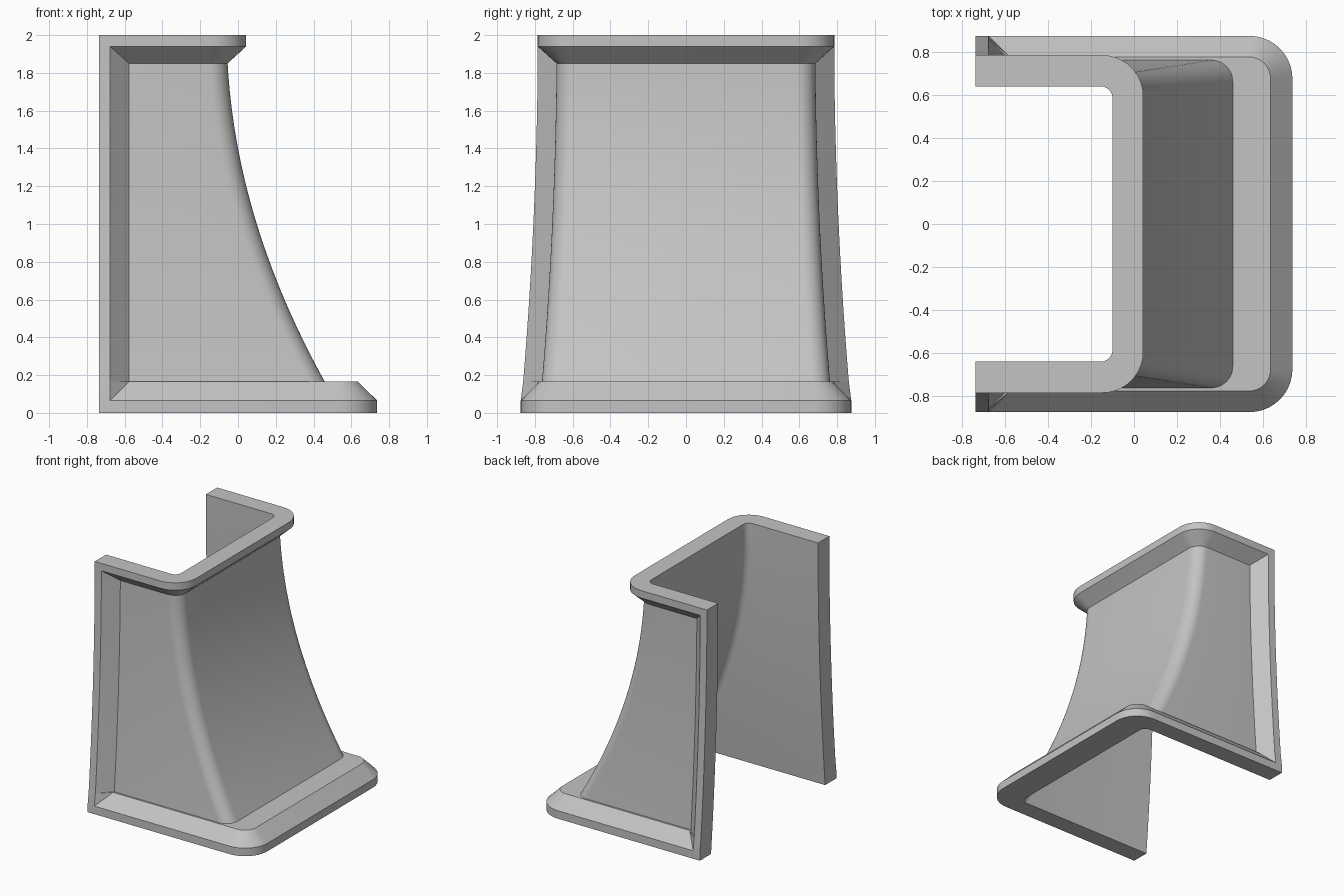
import bpy, bmesh
from math import sin, cos, pi, radians

cube = bpy.data.objects.get("Cube")
if cube:
    bpy.data.objects.remove(cube, do_unlink=True)

BACK, FLANGE, PANEL = -0.737, -0.677, -0.577   # open end, flange edge, panel start
WALL = 0.045
ARC, STEPS = 10, 28
PANEL_LOW, PANEL_HIGH = 0.165, 1.85


def flare(z):
    """Front position and half width of the curved panel at height z."""
    d = max(0, PANEL_HIGH - z)
    f = 0.056 * d + 0.148 * d * d
    return -0.055 + f, 0.685 + 0.15 * f


def u_path(front, half, radius, edge, z):
    """U-shaped path, open towards -x, with a flange at both ends."""
    side = [(BACK, edge), (FLANGE, edge), (PANEL, half)]
    for i in range(ARC + 1):
        a = pi / 2 * (1 - i / ARC)
        side.append((front - radius + radius * cos(a), half - radius + radius * sin(a)))
    return [(x, y, z) for x, y in side] + [(x, -y, z) for x, y in reversed(side)]


# Levels: height, front, half width, corner radius, flange half width
base_edge = flare(PANEL_LOW)[1] + 0.1
levels = [(0, 0.737, 0.875, 0.2, 0.875),
          (0.065, 0.737, 0.875, 0.2, 0.875),
          (PANEL_LOW, 0.635, 0.777, 0.1, base_edge)]
for i in range(STEPS + 1):
    z = PANEL_LOW + (PANEL_HIGH - PANEL_LOW) * i / STEPS
    x, w = flare(z)
    levels.append((z, x, w, 0.1, w + 0.1))
levels += [(1.94, 0.043, 0.785, 0.19, 0.785), (2, 0.043, 0.785, 0.19, 0.785)]

bm = bmesh.new()
rings = []
for z, front, half, radius, edge in levels:
    outer = u_path(front, half, radius, edge, z)
    x, w = flare(z)
    inner = u_path(x - WALL, w - WALL, 0.055, w - WALL, z)
    rings.append([bm.verts.new(p) for p in outer + inner[::-1]])

# Walls between levels, with mitred chamfers where flange meets base and rim
n = len(rings[0])
m = n // 2
CHAMFER_LOW, CHAMFER_HIGH = 1, len(rings) - 3
for k in range(len(rings) - 1):
    lo, hi = rings[k], rings[k + 1]
    for j in range(n):
        q = (j + 1) % n
        a, b, c, d = lo[j], lo[q], hi[q], hi[j]
        if j in (1, m - 3) and k in (CHAMFER_LOW, CHAMFER_HIGH):
            if (j == 1) == (k == CHAMFER_LOW):
                bm.faces.new((a, b, c))
                bm.faces.new((a, c, d))
            else:
                bm.faces.new((a, b, d))
                bm.faces.new((b, c, d))
        else:
            bm.faces.new((a, b, c, d))

# Underside and top
for ring in (rings[0], rings[-1]):
    for j in range(m - 1):
        bm.faces.new((ring[j], ring[j + 1], ring[n - 2 - j], ring[n - 1 - j]))

bmesh.ops.remove_doubles(bm, verts=bm.verts, dist=1e-5)
bmesh.ops.dissolve_degenerate(bm, edges=bm.edges, dist=1e-5)
bmesh.ops.recalc_face_normals(bm, faces=bm.faces)

mesh = bpy.data.meshes.new("flared_surround")
bm.to_mesh(mesh)
bm.free()
surround = bpy.data.objects.new("flared_surround", mesh)
bpy.context.collection.objects.link(surround)

# Material
grey = bpy.data.materials.new("light_grey")
grey.use_nodes = True
colour = (0.55, 0.55, 0.55, 1)
grey.diffuse_color = colour
grey.node_tree.nodes["Principled BSDF"].inputs["Base Color"].default_value = colour
mesh.materials.append(grey)

bpy.ops.object.select_all(action="DESELECT")
surround.select_set(True)
bpy.context.view_layer.objects.active = surround
bpy.ops.object.shade_smooth_by_angle(angle=radians(25))
